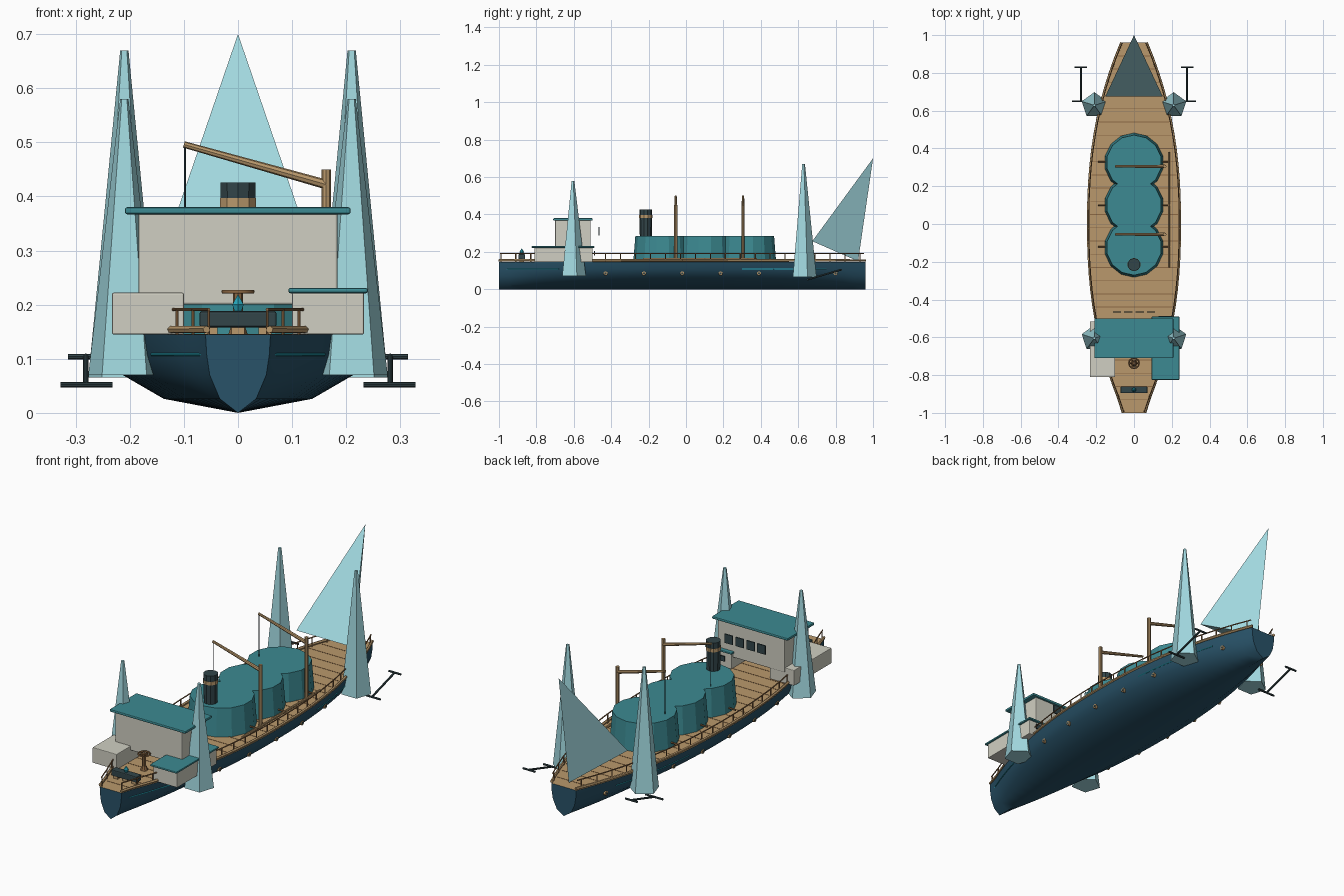
import bpy, bmesh, math
from mathutils import Vector

cube = bpy.data.objects.get("Cube")
if cube:
    bpy.data.objects.remove(cube, do_unlink=True)


def material(name, *rgb):
    lin = [((c / 255 + 0.055) / 1.055) ** 2.4 for c in rgb] + [1]
    m = bpy.data.materials.new(name)
    m.use_nodes = True
    m.diffuse_color = lin
    m.node_tree.nodes["Principled BSDF"].inputs["Base Color"].default_value = lin
    return m


HULL = material("navy hull", 40, 82, 104)
TEAL = material("teal paint", 60, 138, 146)
ICE = material("pale ice", 162, 217, 224)
WALL = material("warm grey wall", 208, 207, 194)
WOOD = material("tan wood", 186, 153, 108)
BROWN = material("brown wood", 140, 104, 68)
DARK = material("dark metal", 50, 69, 73)
CYAN = material("bright cyan", 40, 165, 185)

DECK = 0.145
STERN, BOW = -1.0, 0.96


def half_width(y):
    t = min(abs(y) / 0.98, 1)
    return 0.06 + 0.185 * (1 - t ** 2.3)


def finish(name, bm, *mats, smooth=0):
    bmesh.ops.recalc_face_normals(bm, faces=bm.faces[:])
    me = bpy.data.meshes.new(name)
    bm.to_mesh(me)
    bm.free()
    for m in mats:
        me.materials.append(m)
    ob = bpy.data.objects.new(name, me)
    bpy.context.collection.objects.link(ob)
    if smooth:
        bpy.ops.object.select_all(action='DESELECT')
        ob.select_set(True)
        bpy.context.view_layer.objects.active = ob
        bpy.ops.object.shade_smooth_by_angle(angle=math.radians(smooth))
    return ob


def boxes(name, mat, bounds, bevel=0):
    """Boxes given as (x0, x1, y0, y1, z0, z1)."""
    bm = bmesh.new()
    for x0, x1, y0, y1, z0, z1 in bounds:
        vs = bmesh.ops.create_cube(bm, size=1)["verts"]
        for v in vs:
            v.co = ((x0 + x1) / 2 + v.co.x * (x1 - x0), (y0 + y1) / 2 + v.co.y * (y1 - y0),
                    (z0 + z1) / 2 + v.co.z * (z1 - z0))
    ob = finish(name, bm, mat)
    if bevel:
        mod = ob.modifiers.new("soft edge", 'BEVEL')
        mod.width, mod.segments = bevel, 2
    return ob


def rods(name, mat, items, sides=8, smooth=40):
    """Round bars or cones given as (start, end, start radius, end radius)."""
    bm = bmesh.new()
    for a, b, r1, r2 in items:
        a, b = Vector(a), Vector(b)
        d = b - a
        vs = bmesh.ops.create_cone(bm, cap_ends=True, segments=sides, radius1=r1,
                                   radius2=r2, depth=d.length)["verts"]
        q = Vector((0, 0, 1)).rotation_difference(d)
        for v in vs:
            v.co = q @ v.co + (a + b) / 2
    return finish(name, bm, mat, smooth=smooth)


def edge_bar(name, mat, y0, y1, z, radius, scale=1, inset=0, steps=24):
    """Bar on each side that follows the curve of the hull."""
    items = []
    for s in (-1, 1):
        ys = [y0 + (y1 - y0) * i / steps for i in range(steps + 1)]
        pts = [(s * (half_width(y) * scale - inset), y, z) for y in ys]
        items += [(a, b, radius, radius) for a, b in zip(pts, pts[1:])]
    return rods(name, mat, items, 6)


# Hull: one cross-section lofted along the length, deck coloured on top
half = [(1, DECK), (0.965, 0.108), (0.87, 0.07), (0.56, 0.026)]
section = half + [(0, 0)] + [(-f, z) for f, z in reversed(half)]
bm = bmesh.new()
rings = []
for i in range(33):
    y = STERN + (BOW - STERN) * i / 32
    rings.append([bm.verts.new((f * half_width(y), y, z)) for f, z in section])
for a, b in zip(rings, rings[1:]):
    for k in range(len(section)):
        j = (k + 1) % len(section)
        f = bm.faces.new((a[k], a[j], b[j], b[k]))
        f.material_index = int(j == 0)
for ring in (rings[0], rings[-1]):
    bm.faces.new(ring)
finish("hull", bm, HULL, WOOD, smooth=50)

# Plank seams across the deck
seams = [STERN + 0.07 * i for i in range(1, 28)]
boxes("deck_seams", BROWN, [(-half_width(y) + 0.012, half_width(y) - 0.012, y - 0.002, y + 0.002,
                             DECK - 0.002, DECK + 0.001) for y in seams])

# Gunwale, railing and hull stripes
edge_bar("gunwale", WOOD, STERN, BOW, 0.154, 0.007, inset=0.002)
edge_bar("handrail", BROWN, STERN + 0.005, BOW - 0.01, 0.191, 0.003, inset=0.006)
posts = [(s * (half_width(y) - 0.006), y) for s in (-1, 1)
         for y in [STERN + 0.01 + 0.08 * i for i in range(25)] if y < BOW]
rods("rail_posts", BROWN, [((x, y, DECK), (x, y, 0.191), 0.003, 0.003) for x, y in posts], 6)
edge_bar("stern_stripe", CYAN, -0.97, -0.68, 0.108, 0.003, 0.965, steps=8)
edge_bar("bow_stripe", CYAN, 0.3, 0.75, 0.108, 0.003, 0.965, steps=8)

# Portholes: tan rim with a dark glass
holes = [(s, half_width(y) * 0.91, y) for s in (-1, 1)
         for y in [-0.43 + 0.205 * i for i in range(7)]]
rods("porthole_rims", WOOD, [((s * (w - 0.02), y, 0.085), (s * (w + 0.006), y, 0.085),
                              0.011, 0.011) for s, w, y in holes], 10)
rods("porthole_glass", DARK, [((s * w, y, 0.085), (s * (w + 0.007), y, 0.085),
                               0.006, 0.006) for s, w, y in holes], 8)

# Cargo hatch: three overlapping drums
rods("cargo_hatch", TEAL, [((0, y, DECK), (0, y, 0.284), 0.157, 0.146)
                           for y in (-0.125, 0.1, 0.325)], 14, smooth=0)
rods("hatch_pipe", WOOD, [((0.185, -0.23, 0.162), (0.185, 0.38, 0.162), 0.006, 0.006)])
rods("hatch_clamps", BROWN, [((s * 0.11, y, 0.165), (s * 0.19, y, 0.165), 0.004, 0.004)
                             for s in (-1, 1) for y in (-0.12, 0.1, 0.33)], 6)

# Funnel with a band
rods("funnel", DARK, [((0, -0.215, 0.27), (0, -0.215, 0.426), 0.032, 0.034)], 10, 0)
rods("funnel_band", WOOD, [((0, -0.215, 0.38), (0, -0.215, 0.397), 0.035, 0.035)], 10, 0)

# Cargo cranes
for n, y in (("aft", -0.055), ("fore", 0.305)):
    rods(n + "_crane", WOOD, [((0.163, y, DECK), (0.163, y, 0.45), 0.009, 0.009),
                              ((0.163, y, 0.422), (-0.1, y, 0.496), 0.009, 0.006)])
    rods(n + "_crane_cable", DARK, [((-0.098, y, 0.495), (-0.098, y, 0.28), 0.002, 0.002)], 6)

# Bridge and side cabins
boxes("bridge", WALL, [(-0.184, 0.184, -0.70, -0.51, 0.2, 0.37)], 0.004)
boxes("bridge_roof", TEAL, [(-0.209, 0.208, -0.71, -0.5, 0.367, 0.38)], 0.004)
boxes("side_cabins", WALL, [(-0.233, -0.1, -0.81, -0.515, DECK, 0.222),
                            (0.1, 0.233, -0.81, -0.5, DECK, 0.222)], 0.003)
boxes("side_cabin_roof", TEAL, [(0.093, 0.24, -0.825, -0.49, 0.221, 0.231)], 0.004)
boxes("bridge_windows", DARK, [(x - 0.022, x + 0.022, -0.468, -0.462, 0.288, 0.332)
                               for x in (-0.09, -0.03, 0.03, 0.09)])
boxes("cabin_window", DARK, [(0.13, 0.2, -0.492, -0.486, 0.18, 0.205)])

# Capstan with a spoked wheel
bm = bmesh.new()
N = 16
tori = [[bm.verts.new(((0.027 + 0.004 * math.cos(p)) * math.cos(a),
                       -0.737 + (0.027 + 0.004 * math.cos(p)) * math.sin(a),
                       0.224 + 0.004 * math.sin(p)))
         for p in [k * math.pi / 3 for k in range(6)]]
        for a in [i * 2 * math.pi / N for i in range(N)]]
for i in range(N):
    a, b = tori[i], tori[(i + 1) % N]
    for k in range(6):
        bm.faces.new((a[k], b[k], b[(k + 1) % 6], a[(k + 1) % 6]))
finish("capstan_wheel", bm, BROWN, smooth=60)
spokes = [(0.027 * math.cos(a), 0.027 * math.sin(a)) for a in [i * math.pi / 3 for i in range(3)]]
rods("capstan", BROWN, [((0, -0.737, DECK), (0, -0.737, 0.165), 0.018, 0.011),
                        ((0, -0.737, 0.16), (0, -0.737, 0.226), 0.009, 0.009)]
     + [((-x, -0.737 - y, 0.224), (x, -0.737 + y, 0.224), 0.003, 0.003) for x, y in spokes])

# Stern chest with a crystal on top
boxes("stern_chest", DARK, [(-0.071, 0.071, -0.896, -0.86, 0.158, 0.188)], 0.004)
boxes("chest_feet", WOOD, [(x - 0.012, x + 0.012, -0.89, -0.866, DECK, 0.16)
                           for x in (-0.05, 0, 0.05)])
rods("crystal", CYAN, [((0, -0.878, 0.187), (0, -0.878, 0.2), 0.007, 0.012),
                       ((0, -0.878, 0.2), (0, -0.878, 0.218), 0.012, 0.001)], 6, 0)

# Ice spires beside the hull
spires = [(s * 0.21, y, z0, z1) for s in (-1, 1)
          for y, z0, z1 in ((0.628, 0.065, 0.67), (-0.605, 0.07, 0.58))]
rods("ice_spires", ICE, [((x, y, z0), (x, y, z1), 0.07, 0.008)
                         for x, y, z0, z1 in spires], 5, 0)

# Leaning ice shard at the bow
bm = bmesh.new()
shard = [bm.verts.new(p) for p in ((0, 1, 0.7), (-0.152, 0.675, 0.257),
                                   (0.152, 0.675, 0.257), (0, 0.92, 0.15))]
for i in range(4):
    bm.faces.new([v for k, v in enumerate(shard) if k != i])
finish("bow_shard", bm, ICE)

# Anchors
for n, s in (("left", 1), ("right", -1)):
    rods(n + "_anchor", DARK, [((s * 0.281, 0.65, 0.052), (s * 0.281, 0.83, 0.105), 0.005, 0.005),
                               ((s * 0.232, 0.65, 0.052), (s * 0.328, 0.65, 0.052), 0.005, 0.005),
                               ((s * 0.248, 0.83, 0.104), (s * 0.314, 0.83, 0.104), 0.005, 0.005)])
